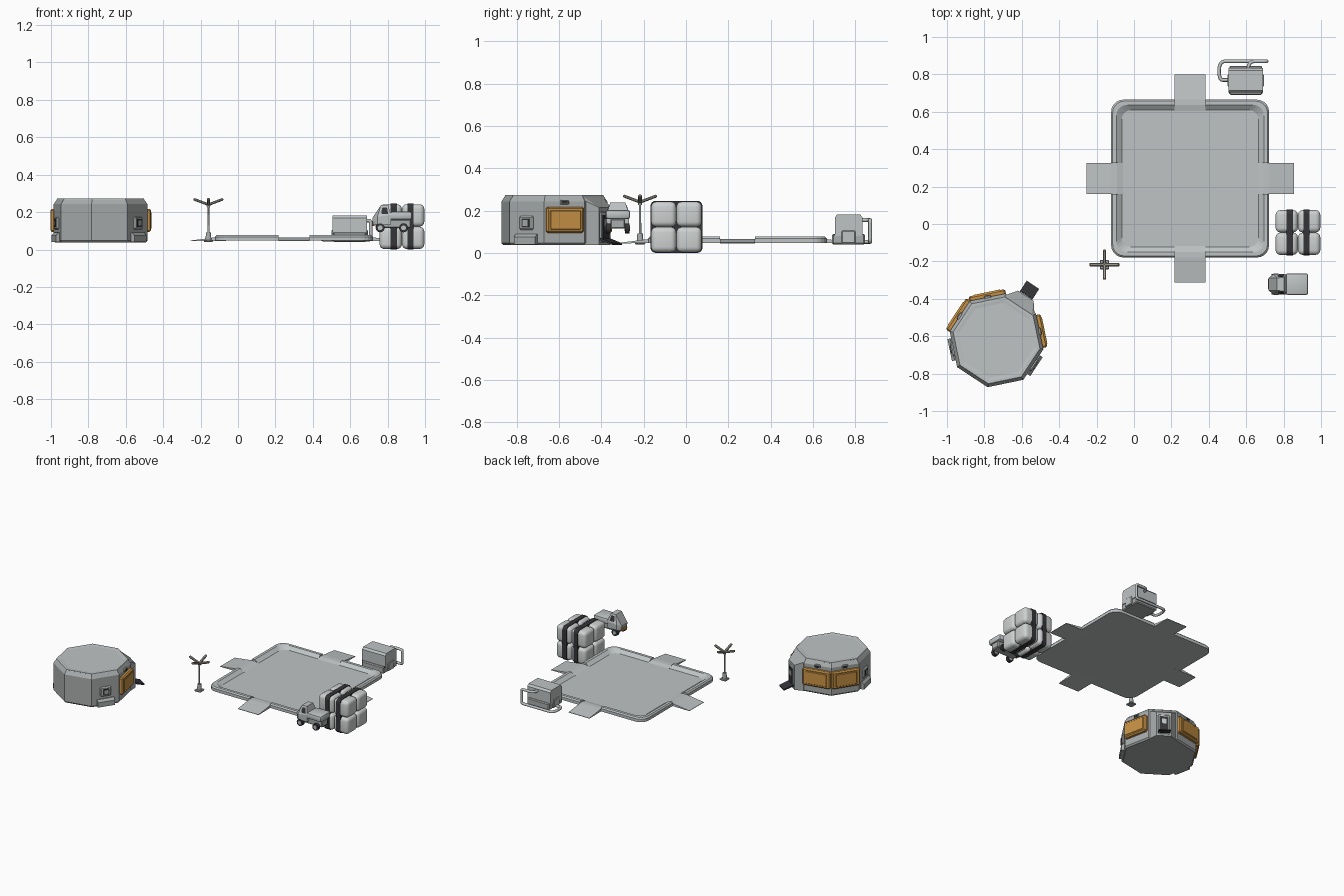
import bpy, bmesh, math
from mathutils import Matrix, Vector

if "Cube" in bpy.data.objects:
    bpy.data.objects.remove(bpy.data.objects["Cube"])

def material(name, rgb):
    m = bpy.data.materials.new(name)
    m.diffuse_color = (*rgb, 1)
    m.use_nodes = True
    m.node_tree.nodes["Principled BSDF"].inputs["Base Color"].default_value = m.diffuse_color
    return m

LIGHT = material("light grey", (0.52, 0.55, 0.55))
WALL = material("wall grey", (0.40, 0.42, 0.42))
WHITE = material("cargo white", (0.62, 0.64, 0.64))
ORANGE = material("orange", (0.58, 0.29, 0.06))
DARK = material("dark grey", (0.035, 0.035, 0.04))
BEIGE = material("warm grey", (0.36, 0.34, 0.29))
I = Matrix.Identity(4)

def finish(name, bm, mats, M=I, smooth=False):
    bmesh.ops.recalc_face_normals(bm, faces=bm.faces)
    bm.transform(M)
    me = bpy.data.meshes.new(name)
    bm.to_mesh(me)
    bm.free()
    for m in mats:
        me.materials.append(m)
    ob = bpy.data.objects.new(name, me)
    bpy.context.collection.objects.link(ob)
    if smooth:
        bpy.ops.object.select_all(action='DESELECT')
        ob.select_set(True)
        bpy.context.view_layer.objects.active = ob
        bpy.ops.object.shade_smooth_by_angle(angle=math.radians(40))
    return ob

def box(name, lo, hi, mat, M=I, bevel=0, seg=1):
    bm = bmesh.new()
    bmesh.ops.create_cube(bm, size=1)
    for v in bm.verts:
        v.co = [(a + b) / 2 + c * (b - a) for a, b, c in zip(lo, hi, v.co)]
    if bevel:
        bmesh.ops.bevel(bm, geom=bm.edges[:], offset=bevel, segments=seg, profile=0.5, affect='EDGES')
    return finish(name, bm, [mat], M, seg > 1)

def hull(name, pts, mats, M=I, rule=None):
    bm = bmesh.new()
    for p in pts:
        bm.verts.new(p)
    bmesh.ops.convex_hull(bm, input=bm.verts[:])
    bmesh.ops.dissolve_limit(bm, angle_limit=0.02, verts=bm.verts[:], edges=bm.edges[:])
    bm.normal_update()
    if rule:
        for f in bm.faces:
            f.material_index = int(rule(f))
    return finish(name, bm, mats, M)

def loft(name, rings, mat, M=I):
    """Skin equal-length rings of points and cap both ends."""
    bm = bmesh.new()
    vs = [[bm.verts.new(p) for p in r] for r in rings]
    n = len(vs[0])
    for a, b in zip(vs, vs[1:]):
        for i in range(n):
            j = (i + 1) % n
            bm.faces.new((a[i], a[j], b[j], b[i]))
    bm.faces.new(vs[0])
    bm.faces.new(vs[-1])
    return finish(name, bm, [mat], M)

def cyl(name, r1, r2, h, loc, mat, rot=I, n=16):
    bm = bmesh.new()
    bmesh.ops.create_cone(bm, cap_ends=True, segments=n, radius1=r1, radius2=r2, depth=h)
    return finish(name, bm, [mat], Matrix.Translation(loc) @ rot, True)

# --- Habitat: octagonal drum with recessed roof ---
HAB = Matrix.Translation((-0.735, -0.622, 0))

def octagon(r, z):
    return [(r * math.cos(math.radians(34.2 + 45 * k)), r * math.sin(math.radians(34.2 + 45 * k)), z) for k in range(8)]

loft("habitat_wall", [octagon(r, z) for r, z in ((0.245, 0.037), (0.255, 0.047), (0.255, 0.243), (0.236, 0.27))], WALL, HAB)
loft("habitat_roof", [octagon(r, z) for r, z in
     ((0.22, 0.255), (0.238, 0.268), (0.236, 0.273), (0.222, 0.273), (0.204, 0.271))], LIGHT, HAB)

def side(deg):
    """Frame of one wall: x along the wall, y outward, z up."""
    return HAB @ Matrix.Rotation(math.radians(deg - 90), 4, 'Z')

A = 0.2356
for k, deg in enumerate((11.7, 101.7, 146.7)):
    w = 0.09 if k == 0 else 0.1
    box(f"orange_panel_{k}", (-w, A - 0.01, 0.095), (w, A + 0.024, 0.217), ORANGE, side(deg), 0.008)
    box(f"panel_inset_{k}", (-0.075, A, 0.11), (0.075, A + 0.027, 0.202), ORANGE, side(deg), 0.004)
    box(f"lamp_{k}", (-0.02, A - 0.01, 0.228), (0.02, A + 0.008, 0.25), WALL, side(deg), 0.004)
    box(f"lamp_glass_{k}", (-0.013, A, 0.233), (0.013, A + 0.01, 0.245), DARK, side(deg))
for k, deg in enumerate((-33.3, 191.7)):
    S = side(deg)
    box(f"window_frame_{k}", (-0.038, A - 0.01, 0.108), (0.038, A + 0.012, 0.175), LIGHT, S, 0.007)
    box(f"window_border_{k}", (-0.022, A, 0.121), (0.022, A + 0.015, 0.162), DARK, S)
    box(f"window_pane_{k}", (-0.014, A, 0.128), (0.014, A + 0.018, 0.155), WALL, S)
    hull(f"utility_box_{k}", [(x, y, z) for x in (-0.06, 0.06) for y, z in
         ((A - 0.01, 0.04), (A + 0.02, 0.04), (A + 0.02, 0.075), (A + 0.005, 0.09), (A - 0.01, 0.09))], [WALL], S)

# --- Entrance porch, door and ramp ---
S = side(56.7)
hull("entrance_porch", [(s * x, y, z) for s in (-1, 1) for x, y, z in
     ((0.095, A - 0.01, 0.037), (0.095, A - 0.01, 0.25), (0.085, A - 0.02, 0.268),
      (0.05, 0.285, 0.037), (0.05, 0.285, 0.215))], [WALL], S)
box("door_frame", (-0.04, 0.27, 0.05), (0.04, 0.29, 0.195), LIGHT, S, 0.005)
box("door", (-0.029, 0.28, 0.055), (0.029, 0.293, 0.18), DARK, S)
box("door_window", (-0.015, 0.28, 0.125), (0.015, 0.296, 0.16), LIGHT, S)
hull("entrance_ramp", [(x, y, z) for x in (-0.04, 0.04) for y, z in
     ((0.28, 0.06), (0.28, 0.072), (0.355, 0.038), (0.355, 0.046))], [DARK], S)

# --- Landing pad: rounded tray whose rim stops at four ramps ---
PAD = Matrix.Translation((0.30, 0.243, 0))
H = 0.422

def rounded(h, r, z, q=4):
    pts = []
    for c in range(4):
        for i in range(q + 1):
            a = math.pi / 2 * (c + i / q)
            sx, sy = ((1, 1), (-1, 1), (-1, -1), (1, -1))[c]
            pts.append((sx * (h - r) + r * math.cos(a), sy * (h - r) + r * math.sin(a), z))
    return pts

loft("pad_floor", [rounded(H - 0.02, 0.05, 0.047), rounded(H - 0.02, 0.05, 0.057)], LIGHT, PAD)
# One corner piece of rim, swept from ramp to ramp, repeated four times
section = ((0.0, 0.047), (0.0, 0.068), (0.008, 0.077), (0.028, 0.077), (0.058, 0.056), (0.058, 0.047))
G = 0.083
for k in range(4):
    cols = []
    for d, z in section:
        h, r = H - d, max(0.065 - d * 0.3, 0.02)
        arc = [(h - r + r * math.cos(a), h - r + r * math.sin(a), z) for a in
               [math.pi / 2 * i / 5 for i in range(6)]]
        cols.append([(h, G, z)] + arc + [(G, h, z)])
    rings = [[c[i] for c in cols] for i in range(len(cols[0]))]
    loft(f"pad_rim_{k}", rings, LIGHT, PAD @ Matrix.Rotation(k * math.pi / 2, 4, 'Z'))
    hull(f"pad_ramp_{k}", [(x, y, z) for x in (-G, G) for y, z in
         ((0.36, 0.047), (0.36, 0.057), (H - 0.03, 0.065), (H, 0.065), (0.555, 0.045), (0.555, 0.048))],
         [LIGHT], PAD @ Matrix.Rotation(k * math.pi / 2, 4, 'Z'))

# --- Antenna mast with four raised arms ---
P = Vector((-0.158, -0.217, 0))
box("mast_foot", (-0.025, -0.025, 0.04), (0.025, 0.025, 0.052), WALL, Matrix.Translation(P), 0.004)
cyl("mast_base", 0.016, 0.013, 0.042, P + Vector((0, 0, 0.07)), WALL)
cyl("mast_pole", 0.006, 0.005, 0.16, P + Vector((0, 0, 0.16)), WALL, n=10)
cyl("mast_hub", 0.009, 0.012, 0.02, P + Vector((0, 0, 0.236)), WALL, n=10)
for k in range(4):
    M = Matrix.Translation(P + Vector((0, 0, 0.24))) @ Matrix.Rotation(k * math.pi / 2, 4, 'Z') @ Matrix.Rotation(-0.36, 4, 'Y')
    box(f"mast_arm_{k}", (0.0, -0.009, -0.007), (0.085, 0.009, 0.007), BEIGE, M, 0.004)

# --- Cargo: 2 x 2 x 2 soft cubes tied with dark straps ---
CX, CY, C = 0.877, -0.045, 0.12
for i in range(8):
    lo = (CX - C + C * (i & 1), CY - C + C * (i >> 1 & 1), 0.003 + C * (i >> 2))
    box(f"cargo_cube_{i}", lo, [v + C - 0.001 for v in lo], WHITE, I, 0.025, 4)
for k, x in enumerate((CX - 0.045, CX + 0.045)):
    rings = []
    for dx, e in ((-0.017, -0.012), (-0.017, 0.003), (0.017, 0.003), (0.017, -0.012)):
        r = rounded(C + e, 0.025, 0)
        rings.append([(x + dx, CY + p[0], 0.123 + p[1]) for p in r])
    loft(f"cargo_strap_{k}", rings, DARK)

# --- Rover: faceted cab, flat bed, four wheels ---
R = Matrix.Translation((0, -0.322, 0))
hull("rover_cab", [(x, s * w, z) for s in (-1, 1) for x, w, z in
     ((0.722, 0.03, 0.135), (0.718, 0.032, 0.168), (0.745, 0.052, 0.135), (0.745, 0.054, 0.175),
      (0.765, 0.034, 0.238), (0.803, 0.036, 0.238), (0.818, 0.054, 0.185), (0.818, 0.052, 0.135))],
     [LIGHT, WALL], R, lambda f: f.normal.x < -0.3 and f.normal.z > 0.2)
box("rover_bed", (0.812, -0.058, 0.16), (0.931, 0.058, 0.203), LIGHT, R, 0.012, 2)
box("rover_chassis", (0.735, -0.035, 0.115), (0.925, 0.035, 0.162), WALL, R, 0.006)
box("rover_bumper", (0.716, -0.028, 0.125), (0.73, 0.028, 0.15), ORANGE, R, 0.003)
for s in (-1, 1):
    hull(f"rover_side_window_{s}", [(x, s * y, z) for x, z, y in
         ((0.764, 0.19, 0.0497), (0.803, 0.19, 0.0527), (0.772, 0.226, 0.0387), (0.797, 0.226, 0.0417),
          (0.764, 0.19, 0.045), (0.803, 0.19, 0.045), (0.772, 0.226, 0.033), (0.797, 0.226, 0.033))], [DARK], R)
    for x in (0.76, 0.885):
        rot = Matrix.Rotation(math.pi / 2, 4, 'X')
        cyl("rover_wheel", 0.024, 0.024, 0.022, (x, -0.322 + s * 0.045, 0.116), DARK, rot)
        cyl("rover_wheel_hub", 0.013, 0.013, 0.026, (x, -0.322 + s * 0.045, 0.116), LIGHT, rot)

# --- Machine: chamfered housing on a skirt, with a pipe loop ---
hull("machine_housing", [(x, y, z) for x in (0.505, 0.69) for y, z in
     ((0.703, 0.08), (0.703, 0.168), (0.715, 0.182), (0.822, 0.182), (0.834, 0.168), (0.834, 0.08))], [LIGHT])
box("machine_skirt", (0.51, 0.69, 0.04), (0.685, 0.845, 0.09), WALL, I, 0.006)
box("machine_vent", (0.50, 0.735, 0.045), (0.695, 0.80, 0.105), LIGHT, I, 0.004)
box("machine_front_seam", (0.507, 0.699, 0.083), (0.688, 0.71, 0.09), DARK)

def pipe(name, pts, r, mat):
    cu = bpy.data.curves.new(name, 'CURVE')
    cu.dimensions = '3D'
    cu.bevel_depth, cu.bevel_resolution, cu.resolution_u = r, 2, 6
    cu.use_fill_caps = True
    sp = cu.splines.new('NURBS')
    sp.points.add(len(pts) - 1)
    for p, c in zip(sp.points, pts):
        p.co = (*c, 1)
    sp.order_u = 3
    sp.use_endpoint_u = True
    cu.materials.append(mat)
    ob = bpy.data.objects.new(name, cu)
    bpy.context.collection.objects.link(ob)

pipe("machine_pipe", [(0.54, 0.77, 0.052), (0.49, 0.77, 0.052), (0.455, 0.77, 0.052), (0.455, 0.87, 0.052),
     (0.52, 0.87, 0.052), (0.68, 0.87, 0.052), (0.71, 0.87, 0.052), (0.71, 0.87, 0.08), (0.71, 0.87, 0.13),
     (0.71, 0.87, 0.155), (0.68, 0.87, 0.155), (0.61, 0.87, 0.155), (0.61, 0.82, 0.155)], 0.0095, LIGHT)
